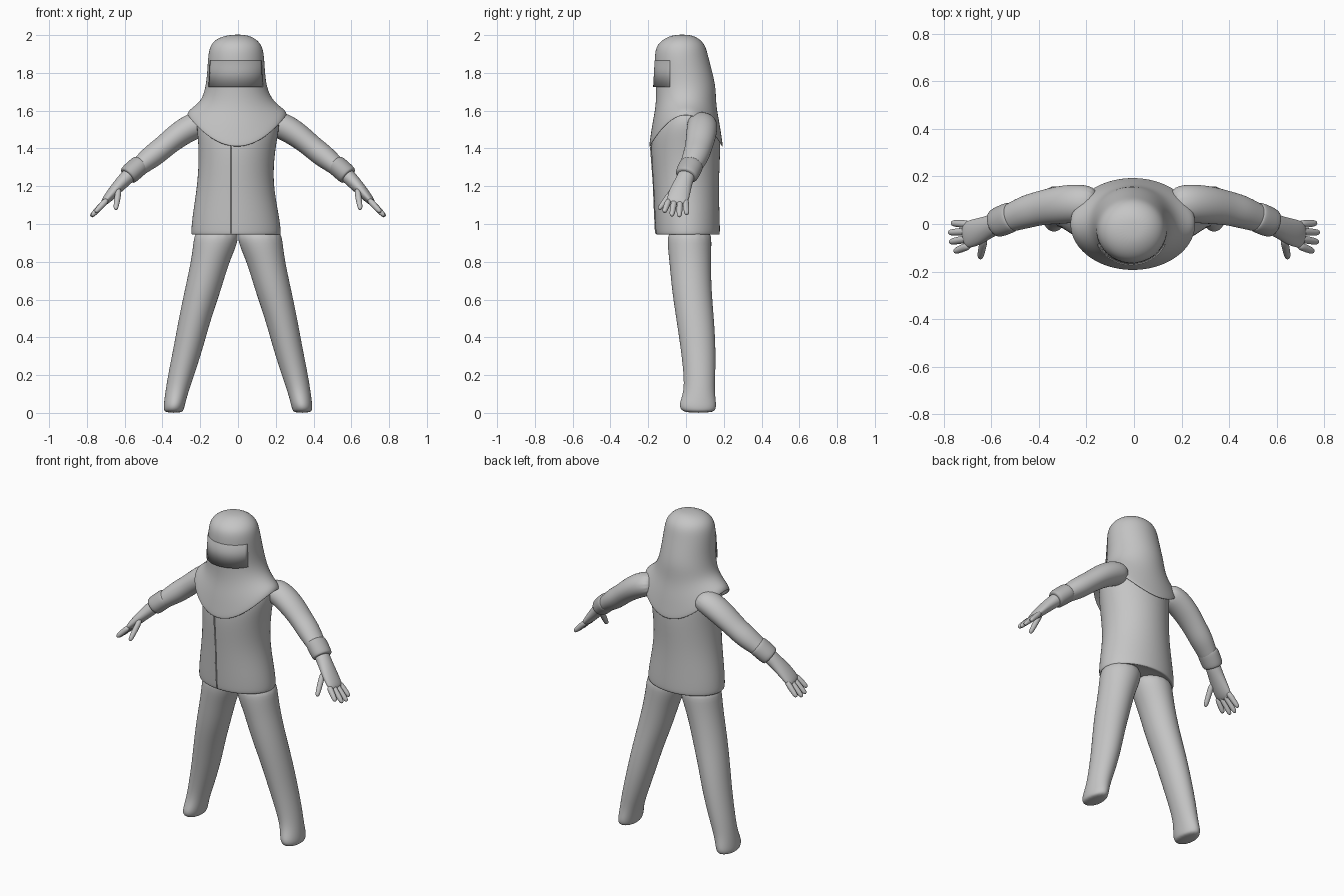
import bpy
import bmesh
from math import sin, cos, pi, sqrt
from mathutils import Vector

cube = bpy.data.objects.get("Cube")
if cube:
    bpy.data.objects.remove(cube, do_unlink=True)


def make_material(name, grey):
    material = bpy.data.materials.new(name)
    material.use_nodes = True
    colour = (grey, grey, grey, 1)
    material.diffuse_color = colour
    shader = next(n for n in material.node_tree.nodes if n.type == "BSDF_PRINCIPLED")
    shader.inputs["Base Color"].default_value = colour
    return material


suit_grey = make_material("suit grey", 0.56)
cuff_grey = make_material("cuff grey", 0.46)
visor_grey = make_material("visor grey", 0.4)


def finish(name, bm, material, levels=2, thickness=0):
    """Turn a bmesh into a smooth object."""
    bmesh.ops.recalc_face_normals(bm, faces=bm.faces)
    mesh = bpy.data.meshes.new(name)
    for face in bm.faces:
        face.smooth = True
    bm.to_mesh(mesh)
    bm.free()
    obj = bpy.data.objects.new(name, mesh)
    bpy.context.collection.objects.link(obj)
    mesh.materials.append(material)
    if thickness:
        solid = obj.modifiers.new("thickness", "SOLIDIFY")
        solid.thickness = thickness
        solid.offset = -1
    if levels:
        subdivision = obj.modifiers.new("smoothing", "SUBSURF")
        subdivision.levels = subdivision.render_levels = levels
    return obj


def loft(name, sections, material=suit_grey, side=1, flat=True, sides=16,
         open_start=False, thickness=0, levels=2):
    """Skin oval sections (x, y, z, half width, half depth, optional side lift)."""
    bm = bmesh.new()
    centres = [Vector((s[0] * side, s[1], s[2])) for s in sections]
    rings = []
    for i, section in enumerate(sections):
        across, deep = Vector((1, 0, 0)), Vector((0, 1, 0))
        if not flat:
            tangent = centres[min(i + 1, len(centres) - 1)] - centres[max(i - 1, 0)]
            tangent.normalize()
            deep = (deep - tangent * deep.dot(tangent)).normalized()
            across = tangent.cross(deep)
        lift = section[5] if len(section) > 5 else 0
        ring = []
        for k in range(sides):
            angle = 2 * pi * k / sides
            point = (centres[i] + across * section[3] * cos(angle)
                     + deep * section[4] * sin(angle))
            point.z += lift * cos(angle) ** 2
            ring.append(bm.verts.new(point))
        rings.append(ring)
    for lower, upper in zip(rings, rings[1:]):
        for k in range(sides):
            n = (k + 1) % sides
            bm.faces.new((lower[k], lower[n], upper[n], upper[k]))
    if not open_start:
        bm.faces.new(rings[0])
    bm.faces.new(rings[-1])
    return finish(name, bm, material, levels, thickness)


# Jacket with a turned-in hem
jacket = [
    (-.01, .01, .96, .2, .13),
    (-.01, .01, .938, .236, .168),
    (-.01, .01, .95, .243, .173),
    (-.012, .006, 1.05, .232, .174),
    (-.015, 0, 1.22, .2, .175),
    (-.005, -.002, 1.4, .204, .188),
    (0, 0, 1.5, .222, .178),
    (0, .01, 1.58, .22, .15),
    (0, .01, 1.64, .14, .12),
]
loft("jacket", jacket, sides=20)

# Front closure running down the jacket
seam_x = -.035
curve = bpy.data.curves.new("jacket_seam", "CURVE")
curve.dimensions = "3D"
curve.bevel_depth = .004
spline = curve.splines.new("POLY")
seam = jacket[2:7]
spline.points.add(len(seam) - 1)
for point, (cx, cy, z, width, depth) in zip(spline.points, seam):
    y = cy - depth * .99 * sqrt(1 - ((seam_x - cx) / width) ** 2)
    point.co = (seam_x, y, z, 1)
seam_object = bpy.data.objects.new("jacket_seam", curve)
bpy.context.collection.objects.link(seam_object)
curve.materials.append(suit_grey)

# Hood draping over the shoulders, its hem raised at the sides
loft("hood", [
    (-.005, 0, 1.405, .268, .198, .175),
    (-.005, 0, 1.46, .258, .19, .145),
    (-.005, 0, 1.54, .228, .178, .085),
    (-.005, 0, 1.63, .188, .16, .03),
    (-.01, 0, 1.72, .164, .16),
    (-.01, -.012, 1.8, .154, .154),
    (-.01, -.025, 1.89, .15, .143),
    (-.01, -.027, 1.95, .138, .13),
    (-.01, -.022, 1.988, .095, .085),
    (0, -.02, 2.003, .035, .035),
], sides=24, open_start=True, thickness=.008)

# Curved visor plate wrapped around the face
bm = bmesh.new()
steps = 20
rows = []
for z, width, depth in ((1.725, .162, .158), (1.865, .153, .15)):
    row = []
    for k in range(steps + 1):
        angle = (k / steps * 2 - 1) * 1.1
        row.append(bm.verts.new((-.012 + width * sin(angle),
                                 -.016 - depth * cos(angle), z)))
    rows.append(row)
for k in range(steps):
    bm.faces.new((rows[0][k], rows[0][k + 1], rows[1][k + 1], rows[1][k]))
finish("visor", bm, visor_grey, levels=0, thickness=.008)

# Paired limbs
for side, label in ((1, "left"), (-1, "right")):
    loft(label + "_trouser_leg", [
        (.11, .02, .98, .118, .115),
        (.118, .018, .9, .121, .12),
        (.148, .022, .8, .103, .112),
        (.186, .03, .65, .098, .107),
        (.228, .048, .5, .087, .102),
        (.262, .064, .35, .08, .095),
        (.301, .072, .2, .071, .085),
        (.324, .07, .11, .062, .083),
        (.336, .062, .05, .058, .1),
        (.34, .064, .02, .055, .096),
        (.34, .068, 0, .046, .075),
    ], side=side)

    loft(label + "_sleeve", [
        (.15, .08, 1.54, .06, .075),
        (.23, .088, 1.525, .075, .083),
        (.32, .08, 1.47, .068, .082),
        (.39, .068, 1.41, .061, .073),
        (.45, .053, 1.362, .064, .072),
        (.51, .03, 1.315, .052, .062),
        (.55, .015, 1.28, .048, .056),
    ], side=side, flat=False)

    loft(label + "_cuff", [
        (.512, .032, 1.319, .045, .055),
        (.514, .031, 1.317, .056, .066),
        (.55, .016, 1.286, .056, .066),
        (.584, .002, 1.255, .055, .063),
        (.586, .001, 1.253, .043, .05),
    ], cuff_grey, side, flat=False)

    loft(label + "_glove", [
        (.55, .015, 1.285, .042, .048),
        (.6, -.007, 1.235, .039, .046),
        (.65, -.03, 1.182, .032, .057),
        (.695, -.044, 1.13, .025, .06),
        (.718, -.05, 1.105, .014, .05),
    ], side=side, flat=False)

    # Four fingers spread from the knuckles, then the thumb
    digits = []
    for n in range(4):
        reach = (.0, .012, .008, -.012)[n]
        digits.append(("finger_%d" % (n + 1),
                       Vector((.69, -.002 - .029 * n, 1.132)),
                       Vector((.768 + reach, .004 - .04 * n, 1.05 - reach))))
    digits.append(("thumb", Vector((.63, -.06, 1.19)), Vector((.648, -.145, 1.075))))
    for part, base, tip in digits:
        sections = []
        for t, radius in ((0, .019), (.5, .0175), (.88, .0155), (1, .008)):
            sections.append((*base.lerp(tip, t), radius, radius))
        loft(label + "_" + part, sections, side=side, flat=False, sides=8)
